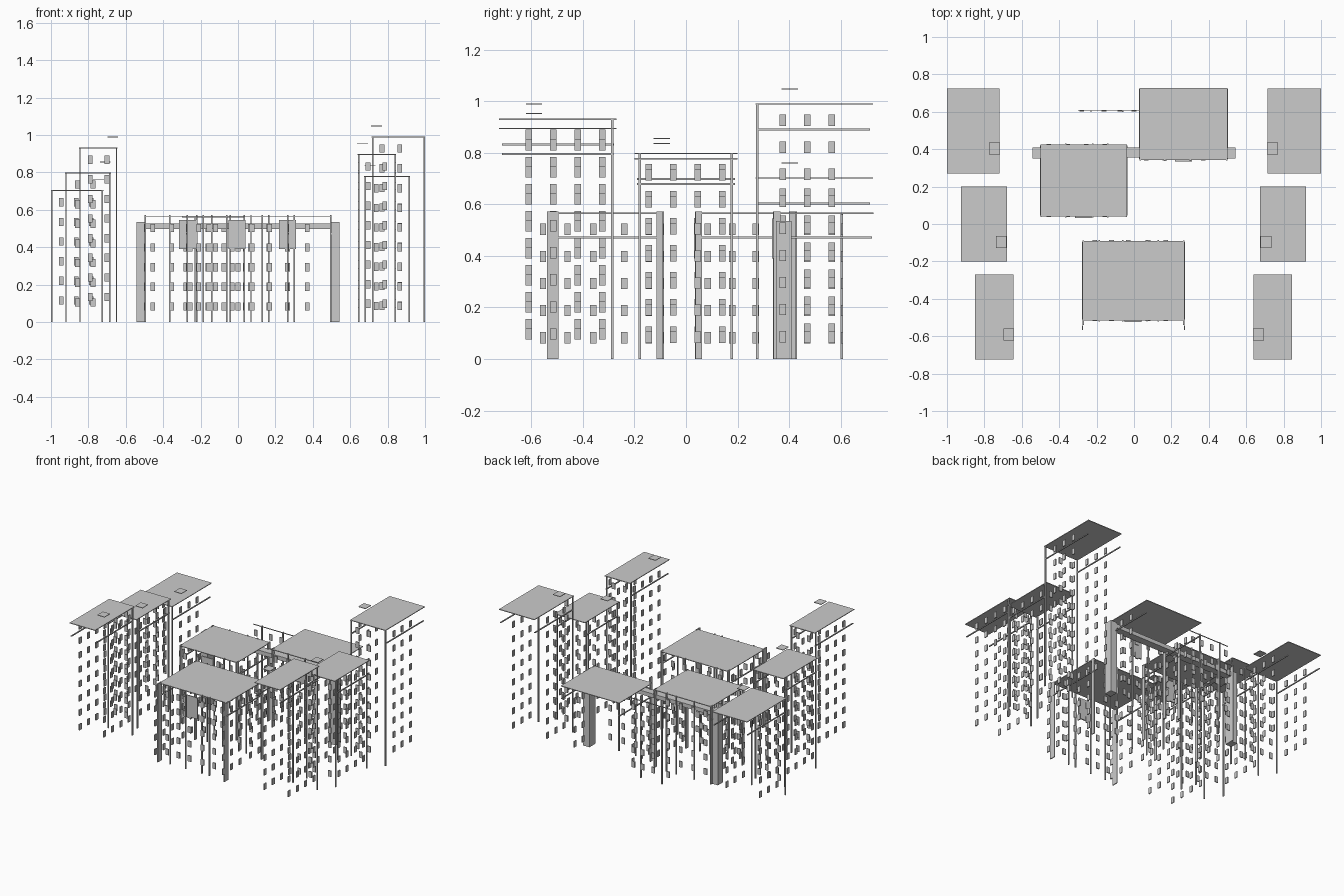
import bpy, bmesh
from mathutils import Matrix, Vector

if "Cube" in bpy.data.objects:
    bpy.data.objects.remove(bpy.data.objects["Cube"])


def boxes(name, items):
    """One object made of boxes, each (x0, x1, y0, y1, z0, z1)."""
    bm = bmesh.new()
    for x0, x1, y0, y1, z0, z1 in items:
        m = Matrix.Translation(((x0 + x1) / 2, (y0 + y1) / 2, (z0 + z1) / 2))
        m = m @ Matrix.Diagonal(Vector((x1 - x0, y1 - y0, z1 - z0, 1)))
        bmesh.ops.create_cube(bm, size=1, matrix=m)
    me = bpy.data.meshes.new(name)
    bm.to_mesh(me)
    bm.free()
    ob = bpy.data.objects.new(name, me)
    bpy.context.collection.objects.link(ob)
    return ob


def cbox(x, y, z, w, d, h):
    return (x - w / 2, x + w / 2, y - d / 2, y + d / 2, z - h / 2, z + h / 2)


def rows(top):
    out, z = [], top - 0.065
    while z > 0.06:
        out.append(z)
        z -= 0.105
    return out


def windows_x(x, ys, top):
    """Windows on a wall facing along x."""
    return [cbox(x, y, z, 0.007, 0.025, 0.044) for y in ys for z in rows(top)]


def windows_y(y, xs, top):
    """Windows on a wall facing along y."""
    return [cbox(x, y, z, 0.025, 0.007, 0.044) for x in xs for z in rows(top)]


def posts(xs, ys, top, depth=0.01):
    return [cbox(x, y, top / 2, 0.007, depth, top) for x in xs for y in ys]


T = 0.005

# Side towers: name, x0, x1, y0, y1, roof height, hatch centre,
# window columns along y and x, y of the walls facing an alley
ys1 = (-0.61, -0.515, -0.42, -0.325)
ys2 = (-0.145, -0.05, 0.045, 0.14)
ys3 = (0.375, 0.47, 0.565)
towers = [
    ("left_front", -0.85, -0.645, -0.725, -0.27, 0.933, (-0.67, -0.59), ys1, (-0.79, -0.70), (-0.287,)),
    ("left_middle", -0.925, -0.68, -0.2, 0.2, 0.80, (-0.71, -0.095), ys2, (-0.86, -0.775), (-0.18, 0.177)),
    ("left_back", -1.0, -0.72, 0.27, 0.725, 0.705, (-0.745, 0.403), ys3, (-0.945, -0.865, -0.785), (0.277,)),
    ("right_front", 0.64, 0.845, -0.725, -0.27, 0.897, (0.665, -0.59), ys1, (0.695, 0.785), (-0.287,)),
    ("right_middle", 0.675, 0.92, -0.2, 0.2, 0.78, (0.705, -0.095), ys2, (0.74, 0.865), (-0.18, 0.177)),
    ("right_back", 0.715, 1.0, 0.27, 0.725, 0.992, (0.74, 0.403), ys3, (0.77, 0.865), (0.277,)),
]
for n, x0, x1, y0, y1, h, (hx, hy), ys, xs, alley in towers:
    boxes(n + "_roof", [(x0, x1, y0, y1, h - T, h)])
    boxes(n + "_roof_hatch_top", [cbox(hx, hy, h + 0.056, 0.058, 0.064, 0.004)])
    a, b = x0 + 0.005, x1 - 0.005
    boxes(n + "_cornices", [cbox(x, (y0 + y1) / 2, h - 0.101, 0.007, y1 - y0 - 0.02, 0.007) for x in (a, b)])
    boxes(n + "_corner_posts", posts((a, b), alley, h))
    win = windows_x(a, ys, h) + windows_x(b, ys, h)
    for y in alley:
        win += windows_y(y, xs, h)
    boxes(n + "_windows", win)

# Central blocks: name, extents, window columns, post positions, post walls
H = 0.568
blocks = [
    ("front_block", -0.275, 0.27, -0.515, -0.09, (-0.21, -0.12, -0.03, 0.075, 0.17),
     (-0.555, -0.46, -0.36, -0.24, -0.145), (-0.185, -0.06, 0.07, 0.13), True),
    ("left_block", -0.5, -0.037, 0.04, 0.425, (-0.455, -0.355, -0.255, -0.155),
     (0.085, 0.18, 0.27, 0.37), (-0.365, -0.22, -0.14), True),
    ("back_block", 0.03, 0.5, 0.343, 0.727, (0.065, 0.165, 0.265, 0.37),
     (0.375, 0.47, 0.565), (0.165, 0.3), False),
]
for n, x0, x1, y0, y1, xs, ys, px, has_back in blocks:
    boxes(n + "_roof", [(x0, x1, y0, y1, H - T, H)])
    walls = (y0, y1) if has_back else (y0,)
    boxes(n + "_posts", posts(px, walls, H + 0.004))
    # corner posts are deeper strips
    corners = posts((x0 + 0.004, x1 - 0.004), (y0 + (-0.003 if n == "front_block" else 0.01),), H + 0.004,
                    0.045 if n == "front_block" else 0.026)
    if has_back:
        corners += posts((x0 + 0.004, x1 - 0.004), (y1 - 0.012,), H + 0.004, 0.026)
    boxes(n + "_corner_posts", corners)
    boxes(n + "_cornices", [cbox(x, (y0 + y1) / 2, 0.472, 0.007, y1 - y0 - 0.01, 0.007) for x in (x0, x1)])
    win = windows_x(x0, ys, H) + windows_x(x1, ys, H)
    for y in walls:
        win += windows_y(y, xs, H)
    boxes(n + "_windows", win)

# Hanging boards on the block fronts
for i, (x, y) in enumerate(((-0.27, 0.035), (-0.005, -0.52), (0.265, 0.337))):
    boxes("hanging_board_%d" % (i + 1), [cbox(x, y, 0.467, 0.09, 0.008, 0.155)])

# Free-standing facade at the back
boxes("rear_facade_posts", posts((-0.23, -0.06), (0.605,), H))
boxes("rear_facade_cornice", [cbox(-0.135, 0.605, 0.562, 0.33, 0.004, 0.005)])
boxes("rear_facade_windows", windows_y(0.605, (-0.28, -0.16, -0.075, 0.0), H))

# Gateway across the middle
for side, s in (("left", -1), ("right", 1)):
    boxes(side + "_gate_pillar", [cbox(s * 0.518, 0.38, 0.268, 0.052, 0.06, 0.536)])
boxes("gate_beam", [(-0.5, 0.5, 0.355, 0.41, 0.497, 0.526)])
